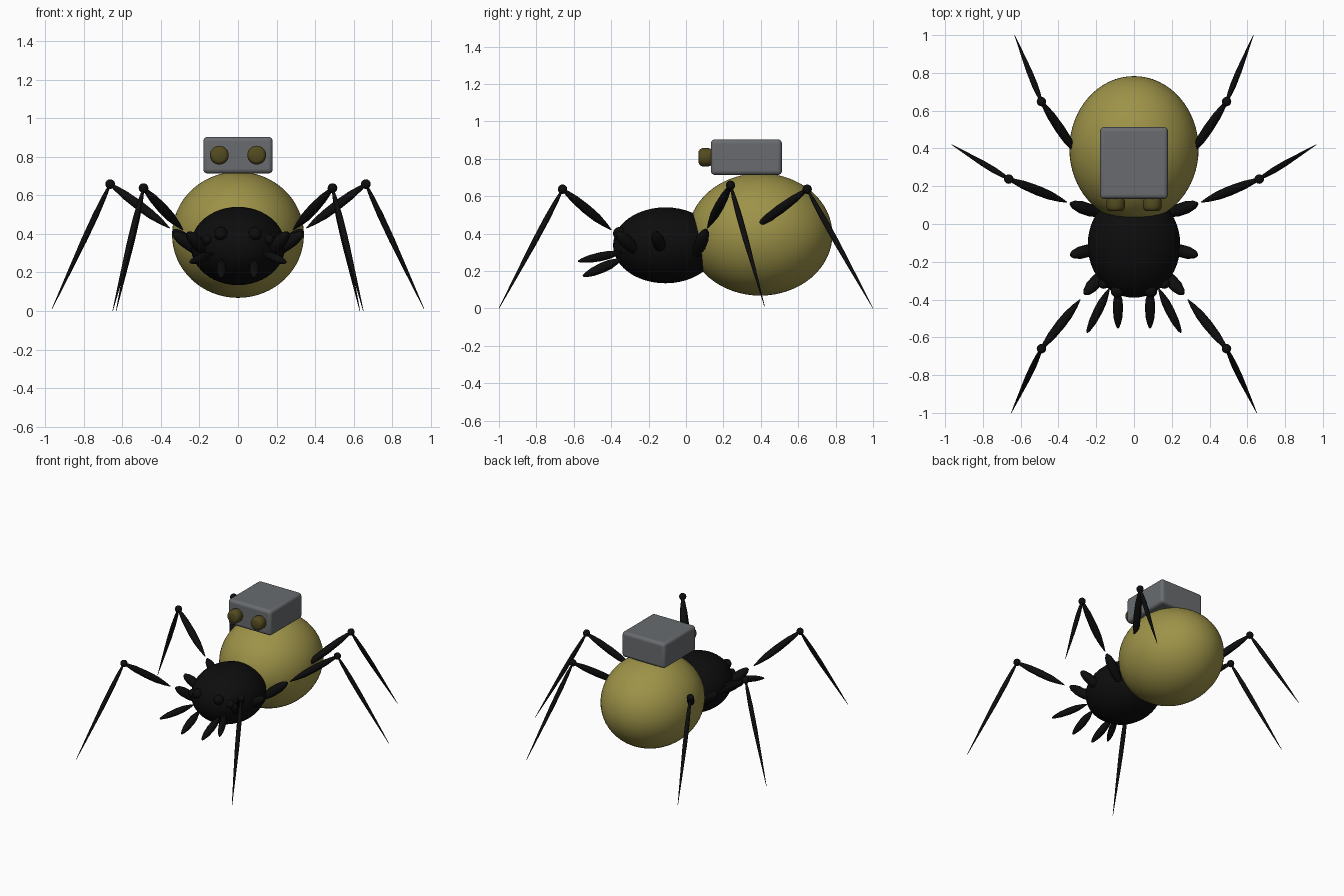
import bpy, bmesh, math
from mathutils import Vector, Matrix

if "Cube" in bpy.data.objects:
    bpy.data.objects.remove(bpy.data.objects["Cube"], do_unlink=True)


def material(name, rgb):
    m = bpy.data.materials.new(name)
    m.use_nodes = True
    m.diffuse_color = (*rgb, 1)
    bsdf = m.node_tree.nodes["Principled BSDF"]
    bsdf.inputs["Base Color"].default_value = (*rgb, 1)
    bsdf.inputs["Roughness"].default_value = 0.6
    return m


BLACK = material("shell black", (0.004, 0.004, 0.004))
GOLD = material("olive gold", (0.34, 0.29, 0.065))
DARK_GOLD = material("dark olive", (0.085, 0.07, 0.014))
GREY = material("box grey", (0.14, 0.148, 0.158))


def finish(name, bm, mat):
    bmesh.ops.recalc_face_normals(bm, faces=bm.faces)
    mesh = bpy.data.meshes.new(name)
    bm.to_mesh(mesh)
    bm.free()
    mesh.materials.append(mat)
    ob = bpy.data.objects.new(name, mesh)
    bpy.context.collection.objects.link(ob)
    bpy.ops.object.select_all(action='DESELECT')
    ob.select_set(True)
    bpy.context.view_layer.objects.active = ob
    bpy.ops.object.shade_smooth_by_angle(angle=math.radians(40))
    return ob


def ellipsoid(name, centre, radii, mat, segments=48, rings=24):
    bm = bmesh.new()
    bmesh.ops.create_uvsphere(bm, u_segments=segments, v_segments=rings, radius=1)
    bm.transform(Matrix.Translation(centre) @ Matrix.Diagonal((*radii, 1)))
    return finish(name, bm, mat)


def limb(name, start, end, radius, profile, mat=BLACK, sides=12):
    """Turned limb from start to end; profile lists (fraction, relative radius)."""
    start, end = Vector(start), Vector(end)
    axis = end - start
    turn = axis.to_track_quat('Z', 'Y')
    bm = bmesh.new()
    rings = []
    for t, r in profile:
        ring = []
        for i in range(sides):
            a = math.tau * i / sides
            offset = Vector((math.cos(a), math.sin(a), 0)) * radius * r
            ring.append(bm.verts.new(start + axis * t + turn @ offset))
        rings.append(ring)
    for low, high in zip(rings, rings[1:]):
        for i in range(sides):
            j = (i + 1) % sides
            bm.faces.new((low[i], low[j], high[j], high[i]))
    bm.faces.new(rings[0])
    bm.faces.new(rings[-1])
    return finish(name, bm, mat)


SPINDLE = [(0, 0.1), (0.12, 0.5), (0.3, 0.9), (0.5, 1), (0.75, 0.85), (0.92, 0.5), (1, 0.2)]
SHIN = [(0, 0.3), (0.1, 0.75), (0.25, 1), (0.45, 0.95), (0.75, 0.5), (1, 0.08)]
STUB = [(0, 0.6), (0.3, 1), (0.65, 1), (0.88, 0.7), (1, 0.25)]

# Body
ellipsoid("abdomen", (0, 0.397, 0.395), (0.342, 0.386, 0.327), GOLD, 64, 32)
ellipsoid("head", (0, -0.11, 0.337), (0.245, 0.28, 0.203), BLACK)

# Legs: base, knee, foot on the left, mirrored to the right
legs = {
    "front": ((0.285, -0.4, 0.42), (0.49, -0.66, 0.637), (0.65, -1, 0)),
    "middle": ((0.355, 0.115, 0.43), (0.663, 0.238, 0.658), (0.965, 0.42, 0.01)),
    "back": ((0.295, 0.36, 0.425), (0.49, 0.648, 0.637), (0.632, 1, 0)),
}
# Hip stubs: inner end, outer end
hips = {
    "front": ((0.16, -0.26, 0.3), (0.26, -0.37, 0.405)),
    "side": ((0.2, -0.13, 0.31), (0.335, -0.165, 0.405)),
    "middle": ((0.18, 0.055, 0.29), (0.335, 0.108, 0.42)),
}
# Face bumps: centre, radius
eyes = {
    "inner": ((0.088, -0.355, 0.4), 0.035),
    "outer": ((0.16, -0.315, 0.37), 0.028),
}

for side, s in (("left", 1), ("right", -1)):
    def m(p):
        return Vector((p[0] * s, p[1], p[2]))

    for place, (base, knee, foot) in legs.items():
        limb(f"{place}_thigh_{side}", m(base), m(knee), 0.026, SPINDLE)
        ellipsoid(f"{place}_knee_{side}", m(knee), (0.025,) * 3, BLACK, 20, 12)
        limb(f"{place}_shin_{side}", m(knee), m(foot), 0.016, SHIN)
    for place, (inner, outer) in hips.items():
        limb(f"{place}_hip_{side}", m(inner), m(outer), 0.033, STUB)
    for place, (centre, radius) in eyes.items():
        ellipsoid(f"{place}_eye_{side}", m(centre), (radius,) * 3, BLACK, 20, 12)

    # Mouth parts
    limb(f"fang_{side}", m((0.085, -0.34, 0.265)), m((0.085, -0.55, 0.172)), 0.027, SPINDLE)
    limb(f"feeler_{side}", m((0.13, -0.34, 0.3)), m((0.248, -0.575, 0.252)), 0.024, SPINDLE)

    # Lenses on the front of the box
    lens = limb(f"lens_{side}", m((0.097, 0.15, 0.808)), m((0.097, 0.068, 0.808)), 0.049,
                [(0, 0.8), (0.2, 0.9), (0.35, 1), (0.75, 1), (0.92, 0.88), (1, 0.65)],
                DARK_GOLD, 32)

# Box on the back
bm = bmesh.new()
bmesh.ops.create_cube(bm, size=1)
bm.transform(Matrix.Translation((0, 0.323, 0.808)) @ Matrix.Diagonal((0.36, 0.38, 0.19, 1)))
box = finish("back_box", bm, GREY)
bevel = box.modifiers.new("rounded edges", 'BEVEL')
bevel.width = 0.022
bevel.segments = 4
